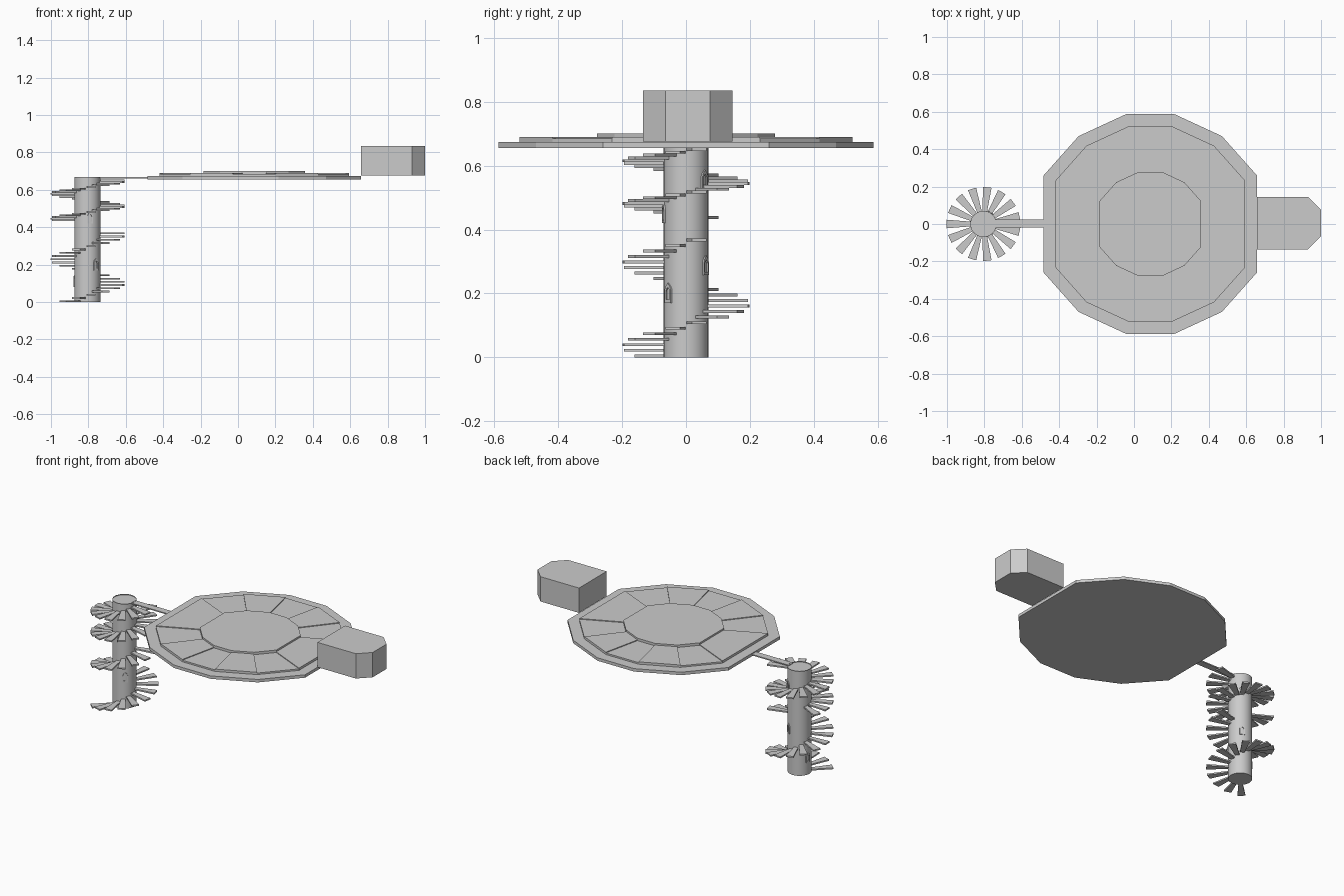
import bpy, bmesh, math
from mathutils import Matrix, Vector

if "Cube" in bpy.data.objects:
    bpy.data.objects.remove(bpy.data.objects["Cube"])

TX, TR = -0.805, 0.07          # tower centre x and radius
DX = 0.087                     # platform centre x


def finish(bm, name):
    bmesh.ops.recalc_face_normals(bm, faces=bm.faces)
    me = bpy.data.meshes.new(name)
    bm.to_mesh(me)
    bm.free()
    ob = bpy.data.objects.new(name, me)
    bpy.context.collection.objects.link(ob)
    return ob


def add_prism(bm, pts, z0, z1):
    lo = [bm.verts.new((x, y, z0)) for x, y in pts]
    hi = [bm.verts.new((x, y, z1)) for x, y in pts]
    bm.faces.new(lo[::-1])
    bm.faces.new(hi)
    n = len(pts)
    for i in range(n):
        j = (i + 1) % n
        bm.faces.new((lo[i], lo[j], hi[j], hi[i]))


def prism(name, pts, z0, z1):
    bm = bmesh.new()
    add_prism(bm, pts, z0, z1)
    return finish(bm, name)


# Platform outline: one quadrant mirrored to twelve corners
quad = [(0.57, 0.26), (0.383, 0.47), (0.13, 0.587)]
half = quad + [(-x, y) for x, y in reversed(quad)]
outline = half + [(-x, -y) for x, y in half]


def ring(s):
    return [(DX + x * s, y * s) for x, y in outline]


prism("platform_base", ring(1), 0.656, 0.675)
prism("platform_centre", ring(0.475), 0.675, 0.701)

# Twelve paving wedges with alternating heights
bm = bmesh.new()
inner, outer = ring(0.475), ring(0.89)
for i in range(12):
    j = (i + 1) % 12
    add_prism(bm, [inner[i], outer[i], outer[j], inner[j]],
              0.675, 0.690 if i % 2 else 0.685)
finish(bm, "platform_panels")

# End house with chamfered far corners
prism("end_house", [(0.657, -0.135), (0.93, -0.135), (1.0, -0.065),
                    (1.0, 0.075), (0.93, 0.145), (0.657, 0.145)], 0.676, 0.835)

# Bridge to the tower
prism("bridge", [(-0.745, -0.02), (-0.48, -0.02), (-0.48, 0.023), (-0.745, 0.023)],
      0.662, 0.669)

# Tower shaft with a shallow recessed top
bm = bmesh.new()
N = 32
add_prism(bm, [(TX + TR * math.cos(2 * math.pi * i / N), TR * math.sin(2 * math.pi * i / N))
               for i in range(N)], 0, 0.67)
top = max(bm.faces, key=lambda f: f.calc_center_median().z)
bmesh.ops.inset_region(bm, faces=[top], thickness=0.015)
cap = bmesh.ops.extrude_discrete_faces(bm, faces=[top])["faces"][0]
bmesh.ops.translate(bm, verts=cap.verts, vec=(0, 0, -0.006))
tower = finish(bm, "tower_shaft")
bpy.context.view_layer.objects.active = tower
tower.select_set(True)
bpy.ops.object.shade_smooth_by_angle(angle=math.radians(30))
tower.select_set(False)


# Spiral stairs: wedge treads every 24 degrees
def stairs(name, start, count, z, rise):
    bm = bmesh.new()
    for k in range(count):
        a = math.radians(start + 24 * k)
        c, s = math.cos(a), math.sin(a)
        pts = [(TX + r * c - w * s, r * s + w * c)
               for r, w in ((0.06, -0.012), (0.197, -0.023), (0.197, 0.023), (0.06, 0.012))]
        add_prism(bm, pts, z + rise * k, z + rise * k + 0.009)
    return finish(bm, name)


stairs("lower_stairs", -132, 22, 0.0, 0.0173)
stairs("upper_stairs", 156, 25, 0.433, 0.0089)

# Arched window frames standing slightly off the shaft
arch = [(-0.015, 0), (0.015, 0), (0.015, 0.042), (0.009, 0.054),
        (0, 0.062), (-0.009, 0.054), (-0.015, 0.042)]
for n, (deg, z) in enumerate([(-51, 0.17), (60, 0.257), (-78, 0.42), (55, 0.525), (168, 0.08)]):
    bm = bmesh.new()
    loops = []
    for s, d in ((1, TR - 0.004), (1, TR + 0.004), (0.62, TR + 0.004), (0.62, TR - 0.004)):
        loops.append([bm.verts.new((d, x * s, 0.028 + (h - 0.028) * s)) for x, h in arch])
    for a, b in zip(loops, loops[1:]):
        for i in range(7):
            j = (i + 1) % 7
            bm.faces.new((a[i], a[j], b[j], b[i]))
    bm.transform(Matrix.Translation(Vector((TX, 0, z))) @ Matrix.Rotation(math.radians(deg), 4, 'Z'))
    finish(bm, f"window_frame_{n + 1}")
